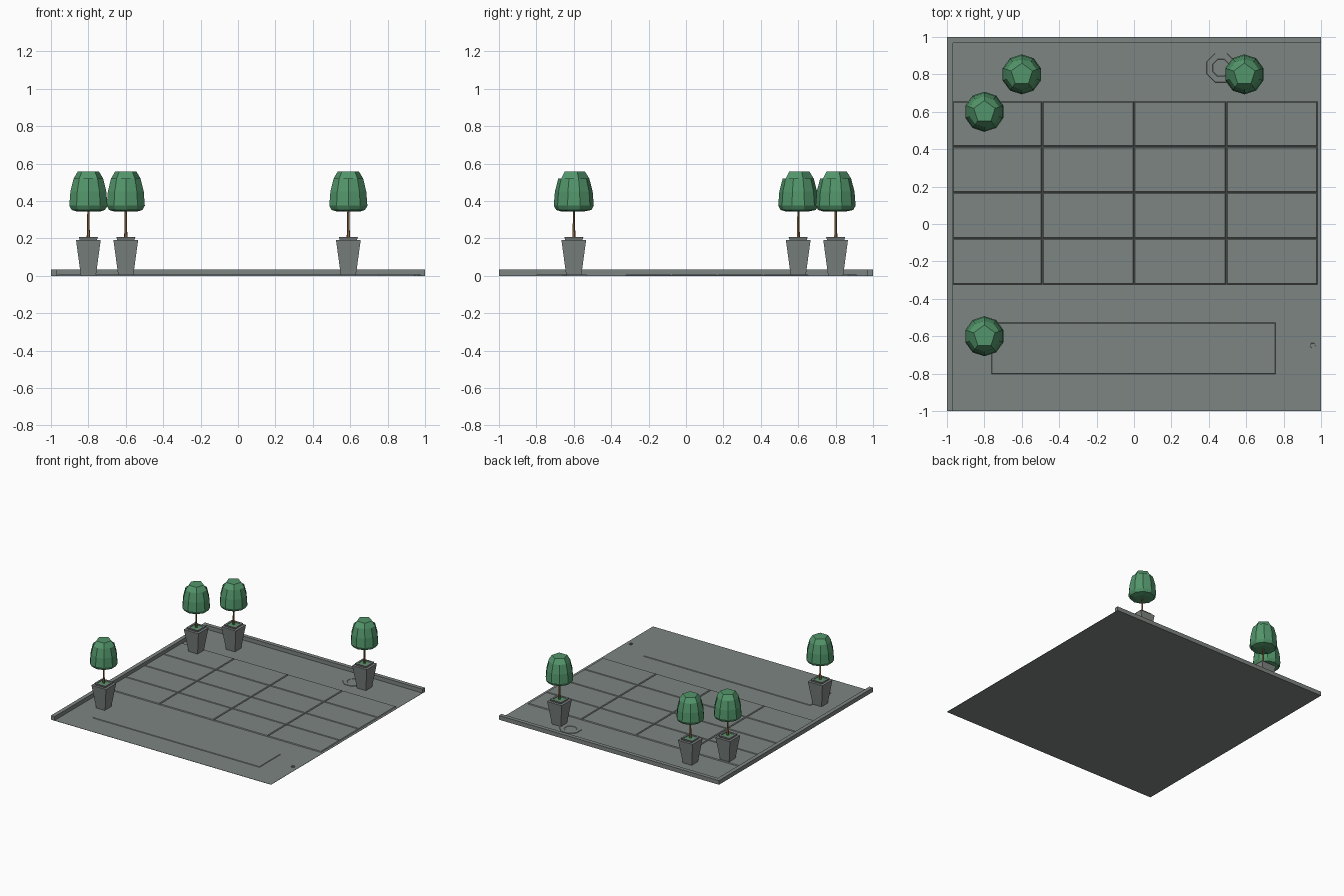
import bpy, bmesh, math

if "Cube" in bpy.data.objects:
    bpy.data.objects.remove(bpy.data.objects["Cube"])


def material(name, rgb):
    m = bpy.data.materials.new(name)
    m.diffuse_color = (*rgb, 1.0)
    m.use_nodes = True
    m.node_tree.nodes["Principled BSDF"].inputs["Base Color"].default_value = m.diffuse_color
    return m


STONE = material("grey stone", (0.205, 0.232, 0.218))
LEAF = material("leaf green", (0.085, 0.30, 0.145))
BARK = material("bark brown", (0.26, 0.13, 0.04))


def finish(name, bm, mat, loc=(0, 0, 0)):
    bmesh.ops.recalc_face_normals(bm, faces=bm.faces[:])
    me = bpy.data.meshes.new(name)
    bm.to_mesh(me)
    bm.free()
    me.materials.append(mat)
    ob = bpy.data.objects.new(name, me)
    ob.location = loc
    bpy.context.collection.objects.link(ob)
    return ob


def add_block(bm, x0, x1, y0, y1, z0, z1, slope=0.0):
    """Box whose top is pulled in by slope on every side."""
    low = [bm.verts.new(p) for p in ((x0, y0, z0), (x1, y0, z0), (x1, y1, z0), (x0, y1, z0))]
    s = slope
    top = [bm.verts.new(p) for p in ((x0 + s, y0 + s, z1), (x1 - s, y0 + s, z1),
                                     (x1 - s, y1 - s, z1), (x0 + s, y1 - s, z1))]
    bm.faces.new(low[::-1])
    bm.faces.new(top)
    for i in range(4):
        j = (i + 1) % 4
        bm.faces.new((low[i], low[j], top[j], top[i]))


def block(name, *dims, slope=0.0):
    bm = bmesh.new()
    add_block(bm, *dims, slope)
    return finish(name, bm, STONE)


def ring(bm, n, r, z, start):
    return [bm.verts.new((r * math.cos(start + math.tau * i / n),
                          r * math.sin(start + math.tau * i / n), z)) for i in range(n)]


def loft(name, n, profile, mat, loc, start=0.0):
    """Stack of n-sided rings (radius, height), capped at both ends."""
    bm = bmesh.new()
    rings = [ring(bm, n, r, z, start) for r, z in profile]
    for a, b in zip(rings, rings[1:]):
        for i in range(n):
            j = (i + 1) % n
            bm.faces.new((a[i], a[j], b[j], b[i]))
    bm.faces.new(rings[0][::-1])
    bm.faces.new(rings[-1])
    return finish(name, bm, mat, loc)


# Ground slab and the two kerbs along the left and back
block("ground_slab", -1, 1, -1, 1, 0, 0.002)
block("left_kerb", -1, -0.967, -1, 1, 0, 0.034)
block("back_kerb", -0.967, 1, 0.967, 1, 0, 0.034)

# Paving: 4 x 4 slabs with sloped edges
bm = bmesh.new()
xs = [-0.97, -0.49, 0.0, 0.493, 0.982]
ys = [-0.325, -0.078, 0.168, 0.413, 0.656]
for x0, x1 in zip(xs, xs[1:]):
    for y0, y1 in zip(ys, ys[1:]):
        add_block(bm, x0, x1, y0, y1, 0.001, 0.008, 0.006)
finish("paving_slabs", bm, STONE)

# Low pad at the front, round cover at the back, small drain at the right
block("front_pad", -0.762, 0.757, -0.802, -0.527, 0.001, 0.006, slope=0.004)
loft("round_cover", 8, [(0.084, 0.001), (0.082, 0.006), (0.05, 0.006), (0.047, 0.004)],
     STONE, (0.465, 0.835, 0), math.pi / 8)
loft("small_drain", 6, [(0.015, 0.001), (0.014, 0.007), (0.009, 0.007), (0.009, 0.003)],
     STONE, (0.955, -0.65, 0))


def crown(loc):
    """Faceted crown: pentagon ends joined to ten-sided rings."""
    bm = bmesh.new()
    q = math.pi / 2
    step = math.pi / 5
    rings = [ring(bm, 10, r, z, q) for r, z in
             ((0.094, 0.352), (0.107, 0.375), (0.101, 0.45), (0.083, 0.52))]
    for a, b in zip(rings, rings[1:]):
        for i in range(10):
            j = (i + 1) % 10
            bm.faces.new((a[i], a[j], b[j], b[i]))
    for edge, r, z, off in ((rings[-1], 0.06, 0.557, 0), (rings[0], 0.062, 0.343, 1)):
        cap = ring(bm, 5, r, z, q + off * step)
        bm.faces.new(cap)
        for i in range(5):
            k = 2 * i + off
            bm.faces.new((cap[i], edge[k % 10], edge[(k + 1) % 10],
                          edge[(k + 2) % 10], cap[(i + 1) % 5]))
    return finish("tree_crown", bm, LEAF, loc)


# Potted trees
R2 = math.sqrt(2)
POT = [(0.04, 0.0), (0.066, 0.191), (0.046, 0.191), (0.051, 0.207), (0.036, 0.207), (0.034, 0.198)]
for x, y in ((-0.8, 0.6), (-0.6, 0.8), (0.59, 0.8), (-0.8, -0.6)):
    at = (x, y, 0)
    loft("square_pot", 4, [(r * R2, z) for r, z in POT], STONE, at, math.pi / 4)
    loft("pot_moss", 4, [(0.034 * R2, 0.196), (0.034 * R2, 0.203)], LEAF, at, math.pi / 4)
    loft("tree_trunk", 5, [(0.010, 0.197), (0.007, 0.26), (0.006, 0.36)], BARK, at, math.pi / 2)
    crown(at)
